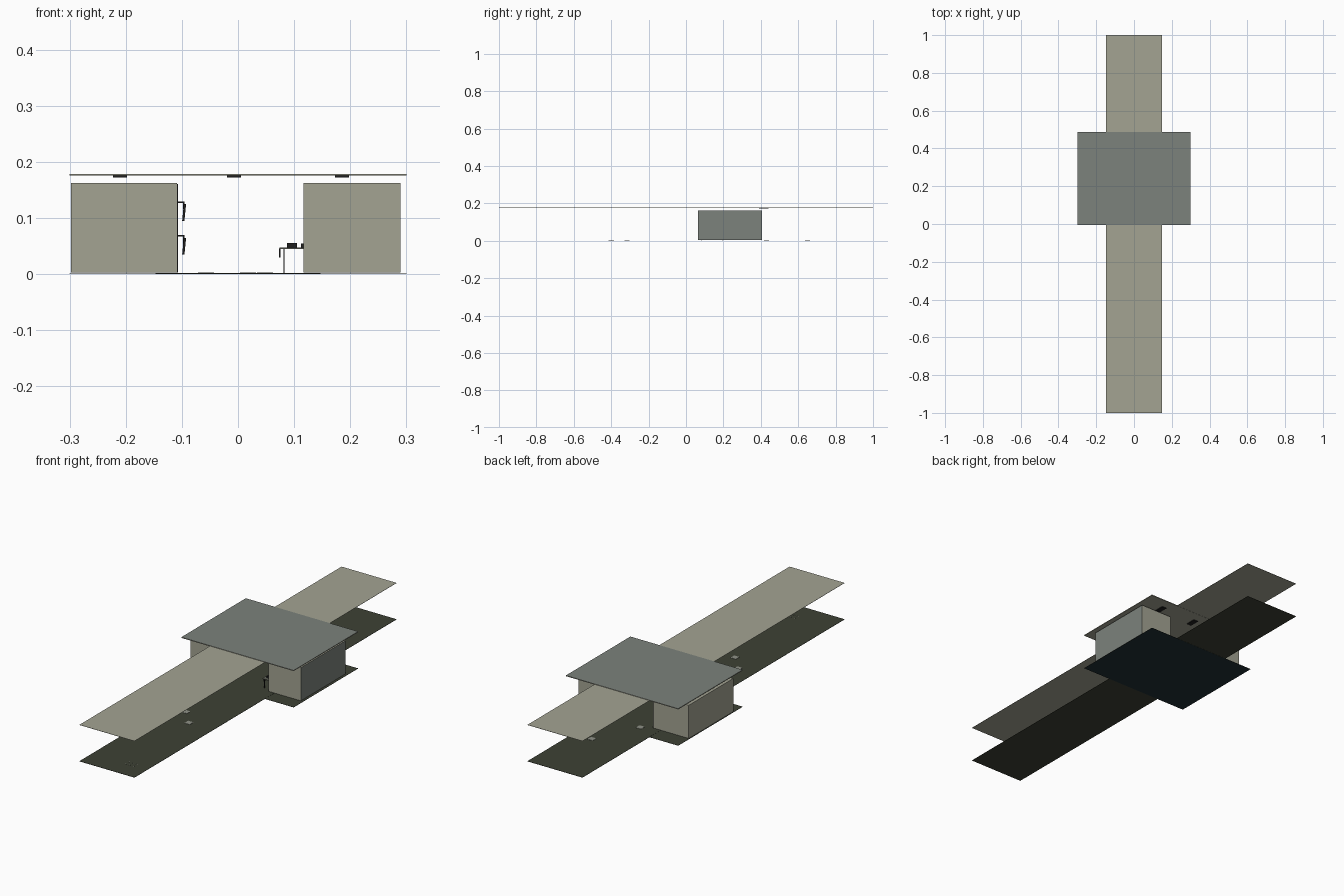
import bpy
import bmesh
from mathutils import Matrix, Vector

cube = bpy.data.objects.get("Cube")
if cube:
    bpy.data.objects.remove(cube, do_unlink=True)


def material(name, srgb):
    lin = [((c + 0.055) / 1.055) ** 2.4 for c in srgb]
    m = bpy.data.materials.new(name)
    m.use_nodes = True
    m.diffuse_color = (*lin, 1)
    m.node_tree.nodes["Principled BSDF"].inputs["Base Color"].default_value = (*lin, 1)
    return m


BEIGE = material("beige plaster", (0.64, 0.64, 0.575))
GREY = material("grey green paint", (0.485, 0.51, 0.485))
FLOOR = material("dark olive floor", (0.24, 0.255, 0.205))
TEAL = material("dark teal underside", (0.13, 0.19, 0.21))
TILE = material("pale floor tile", (0.56, 0.57, 0.53))
BLACK = material("black plastic", (0.12, 0.12, 0.12))
DESK = material("desk grey", (0.4, 0.41, 0.37))


def box(name, x, y, z, mat, face_mat=None, direction=None, tilt=0):
    """Box from (min, max) ranges; one facing direction may get its own colour."""
    lo, hi = Vector((x[0], y[0], z[0])), Vector((x[1], y[1], z[1]))
    bm = bmesh.new()
    bmesh.ops.create_cube(bm, size=1)
    bmesh.ops.scale(bm, vec=hi - lo, verts=bm.verts)
    bmesh.ops.rotate(bm, matrix=Matrix.Rotation(tilt, 3, 'Y'), verts=bm.verts)
    bm.normal_update()
    if face_mat:
        for f in bm.faces:
            f.material_index = int(f.normal.dot(Vector(direction)) > 0.9)
    me = bpy.data.meshes.new(name)
    bm.to_mesh(me)
    bm.free()
    me.materials.append(mat)
    if face_mat:
        me.materials.append(face_mat)
    ob = bpy.data.objects.new(name, me)
    ob.location = (lo + hi) / 2
    bpy.context.collection.objects.link(ob)
    return ob


UP, DOWN, SIDE = (0, 0, 1), (0, 0, -1), (1, 0, 0)
HALL_X, WIDE_X, WIDE_Y = (-0.147, 0.147), (-0.3, 0.3), (-0.004, 0.488)

# Floors
box("wide_floor", WIDE_X, WIDE_Y, (0, 0.001), FLOOR, TEAL, DOWN)
box("corridor_floor", HALL_X, (-1, 1), (0.0006, 0.0018), FLOOR)

# Ceilings
box("corridor_ceiling", HALL_X, (-1, 1), (0.1762, 0.1772), BEIGE)
box("wide_ceiling", WIDE_X, WIDE_Y, (0.1755, 0.179), BEIGE, GREY, UP)

# Room blocks on both sides of the corridor
box("right_room", (-0.298, -0.109), (0.065, 0.405), (0.003, 0.163), BEIGE, GREY, SIDE)
box("right_room_trim", (-0.109, -0.107), (0.065, 0.405), (0.003, 0.161), BLACK)
box("left_room", (0.117, 0.29), (0.065, 0.405), (0.003, 0.163), BEIGE, GREY, SIDE)

# Loose floor tiles
for i, (x, y) in enumerate([(-0.057, -0.315), (0.018, -0.4), (-0.057, 0.43), (0.048, 0.65)]):
    box(f"floor_tile_{i}", (x - 0.014, x + 0.014), (y - 0.014, y + 0.014), (0.0018, 0.003), TILE)

# Small scattered chips on the floor
for i in range(6):
    x, y = 0.035 + 0.02 * (i % 3), -0.91 + 0.025 * (i // 3)
    box(f"floor_chip_{i}", (x, x + 0.005), (y, y + 0.005), (0.0018, 0.0025), TILE)

# Ceiling lamps
for i, x in enumerate((-0.21, -0.007, 0.185)):
    box(f"ceiling_lamp_{i}", (x - 0.0125, x + 0.0125), (0.39, 0.44), (0.1725, 0.1755), BLACK)

# Wall screens on short arms
for i, z in enumerate((0.11, 0.05)):
    for j, y in enumerate((0.16, 0.24, 0.32)):
        box(f"screen_{i}_{j}", (-0.098, -0.094), (y - 0.028, y + 0.028),
            (z - 0.015, z + 0.015), BLACK, tilt=0.1)
        box(f"screen_arm_{i}_{j}", (-0.107, -0.097), (y - 0.003, y + 0.003),
            (z + 0.017, z + 0.02), BLACK)
        box(f"screen_hook_{i}_{j}", (-0.098, -0.095), (y - 0.003, y + 0.003),
            (z + 0.005, z + 0.02), BLACK)

# Desk with legs, front panel and equipment
box("desk_top", (0.074, 0.117), (0.08, 0.2), (0.045, 0.048), DESK)
box("desk_front_panel", (0.073, 0.076), (0.09, 0.19), (0.03, 0.046), BLACK)
for i, y in enumerate((0.083, 0.194)):
    box(f"desk_leg_{i}", (0.081, 0.083), (y, y + 0.003), (0.002, 0.045), BLACK)
for i, y in enumerate((0.095, 0.155)):
    box(f"desk_console_{i}", (0.087, 0.105), (y, y + 0.03), (0.048, 0.056), BLACK)
    box(f"desk_socket_{i}", (0.112, 0.117), (y, y + 0.03), (0.048, 0.055), BLACK)
